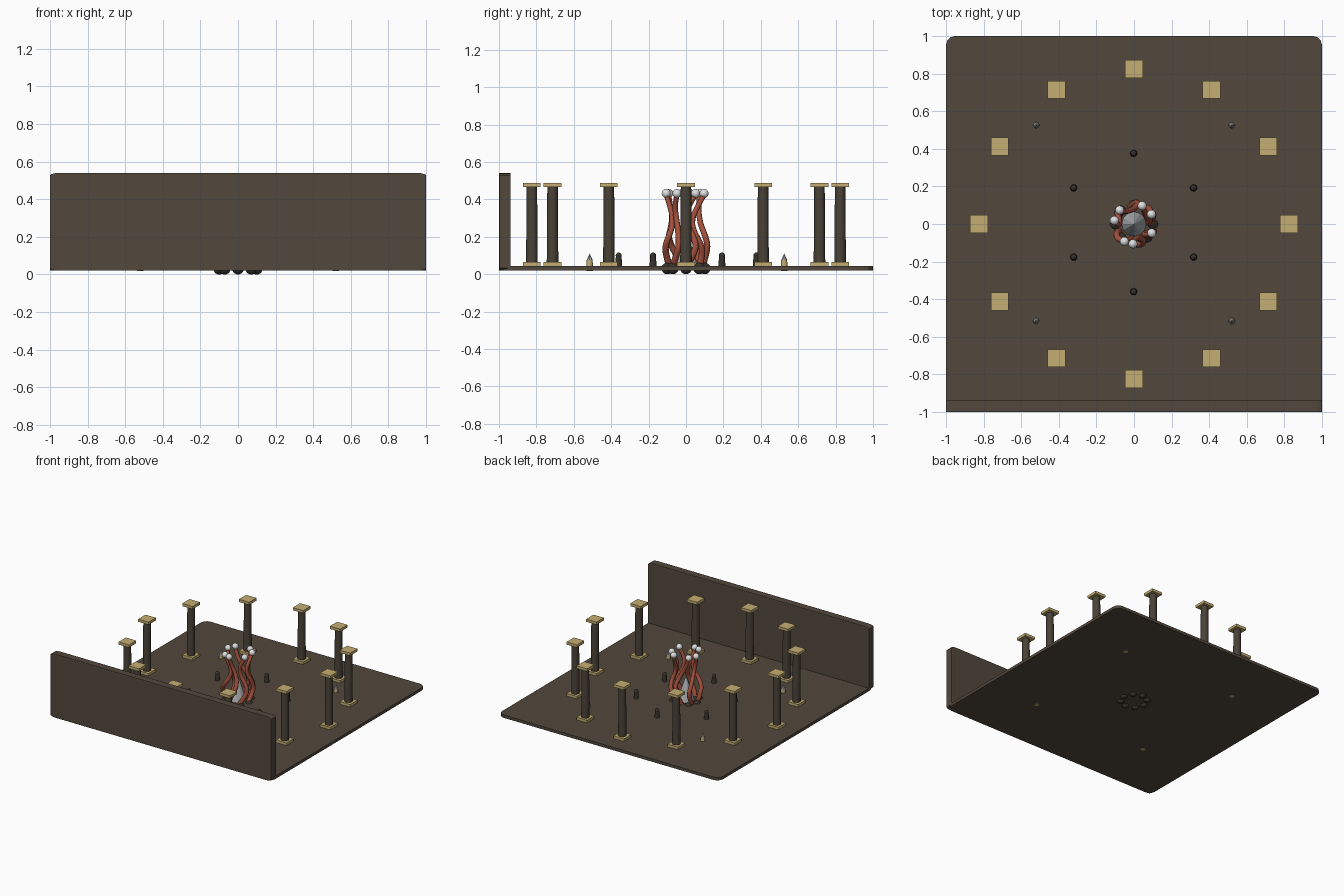
import bpy, bmesh, math
from mathutils import Matrix, Vector

if "Cube" in bpy.data.objects:
    bpy.data.objects.remove(bpy.data.objects["Cube"])


def mat(name, rgb):
    m = bpy.data.materials.new(name)
    lin = [((c / 255 + 0.055) / 1.055) ** 2.4 for c in rgb]
    m.diffuse_color = (*lin, 1)
    m.use_nodes = True
    m.node_tree.nodes["Principled BSDF"].inputs["Base Color"].default_value = m.diffuse_color
    return m


STONE = mat("dark stone", (82, 72, 60))
SHAFT = mat("column stone", (74, 66, 55))
SAND = mat("sandstone", (196, 174, 114))
RED = mat("brick red", (164, 82, 62))
SILVER = mat("silver", (222, 224, 226))
CRYSTAL = mat("grey crystal", (170, 172, 174))
DARK = mat("charcoal", (56, 50, 44))

FLOOR = 0.045


def finish(name, bm, material, smooth=True):
    me = bpy.data.meshes.new(name)
    bm.to_mesh(me)
    bm.free()
    ob = bpy.data.objects.new(name, me)
    bpy.context.collection.objects.link(ob)
    me.materials.append(material)
    if smooth:
        bpy.ops.object.select_all(action='DESELECT')
        ob.select_set(True)
        bpy.context.view_layer.objects.active = ob
        bpy.ops.object.shade_smooth_by_angle(angle=math.radians(40))
    return ob


def box(name, lo, hi, material, bevel=0.0):
    # the bevel is made on the unit cube, then stretched with it
    bm = bmesh.new()
    bmesh.ops.create_cube(bm, size=1)
    if bevel:
        bmesh.ops.bevel(bm, geom=bm.edges[:], offset=bevel, segments=3,
                        profile=0.5, affect='EDGES')
    lo, hi = Vector(lo), Vector(hi)
    bmesh.ops.scale(bm, vec=hi - lo, verts=bm.verts)
    bmesh.ops.translate(bm, vec=(lo + hi) / 2, verts=bm.verts)
    return finish(name, bm, material, False)


def cone(name, x, y, z0, z1, r0, r1, sides, material, smooth=True):
    bm = bmesh.new()
    bmesh.ops.create_cone(bm, cap_ends=True, segments=sides, radius1=r0, radius2=r1,
                          depth=z1 - z0, matrix=Matrix.Translation((x, y, (z0 + z1) / 2)))
    return finish(name, bm, material, smooth)


def ball(name, x, y, z, r, material):
    bm = bmesh.new()
    bmesh.ops.create_uvsphere(bm, u_segments=16, v_segments=10, radius=r,
                              matrix=Matrix.Translation((x, y, z)))
    return finish(name, bm, material)


# floor slab and front wall
box("floor", (-1, -1, 0.02), (1, 1, FLOOR), STONE, 0.025)
box("front_wall", (-1, -1, 0.02), (1, -0.938, 0.54), STONE, 0.025)

# ring of twelve columns
for i in range(12):
    a = i * math.pi / 6
    x, y = 0.824 * math.cos(a), 0.824 * math.sin(a)
    h = 0.047
    box("column_base", (x - h, y - h, FLOOR), (x + h, y + h, 0.066), SAND)
    cone("column_shaft", x, y, 0.066, 0.465, 0.031, 0.028, 20, SHAFT)
    box("column_cap", (x - h, y - h, 0.465), (x + h, y + h, 0.487), SAND)

# central crystal and dark footing stones
cone("central_crystal", 0, 0, FLOOR, 0.24, 0.065, 0.0, 12, CRYSTAL, False)
for i in range(8):
    a = i * math.pi / 4
    ball("footing_stone", 0.1 * math.cos(a), 0.1 * math.sin(a), 0.031, 0.031, DARK)

# twisting strands, each topped by a silver ball
for k, deg in enumerate((29, 66, 136, 170, 241, 267, 333)):
    end, start = math.radians(deg), k * math.tau / 7
    radii = (0.09, 0.105, 0.118, 0.105, 0.08, 0.075, 0.088, 0.106)
    cu = bpy.data.curves.new("strand", 'CURVE')
    cu.dimensions = '3D'
    cu.bevel_depth = 0.017
    cu.bevel_resolution = 3
    cu.resolution_u = 6
    cu.use_fill_caps = True
    sp = cu.splines.new('NURBS')
    sp.points.add(len(radii) - 1)
    sp.use_endpoint_u = True
    sp.order_u = 3
    for j, r in enumerate(radii):
        t = j / (len(radii) - 1)
        a = start + (end - start) * t + 0.35 * math.sin(t * math.tau + k)  \
            - 0.35 * math.sin(k) * (1 - t) - 0.35 * math.sin(k) * t
        sp.points[j].co = (r * math.cos(a), r * math.sin(a), 0.04 + 0.385 * t, 1)
        sp.points[j].radius = 1.05 - 0.25 * t
    cu.materials.append(RED)
    bpy.context.collection.objects.link(bpy.data.objects.new("strand", cu))
    ball("strand_ball", 0.106 * math.cos(end), 0.106 * math.sin(end), 0.432, 0.024, SILVER)

# six small figures around the middle
for i in range(6):
    a = math.radians(90 + 60 * i)
    x, y = 0.368 * math.cos(a) - 0.002, 0.368 * math.sin(a) + 0.008
    cone("figure_body", x, y, FLOOR, 0.097, 0.019, 0.015, 12, DARK)
    ball("figure_head", x, y, 0.1, 0.016, DARK)

# four small spikes on sandstone stands
for x in (-0.52, 0.52):
    for y in (-0.515, 0.525):
        cone("spike_stand", x, y, 0.018, 0.075, 0.018, 0.016, 12, SAND)
        cone("spike", x, y, 0.075, 0.112, 0.016, 0.0, 8, CRYSTAL, False)
